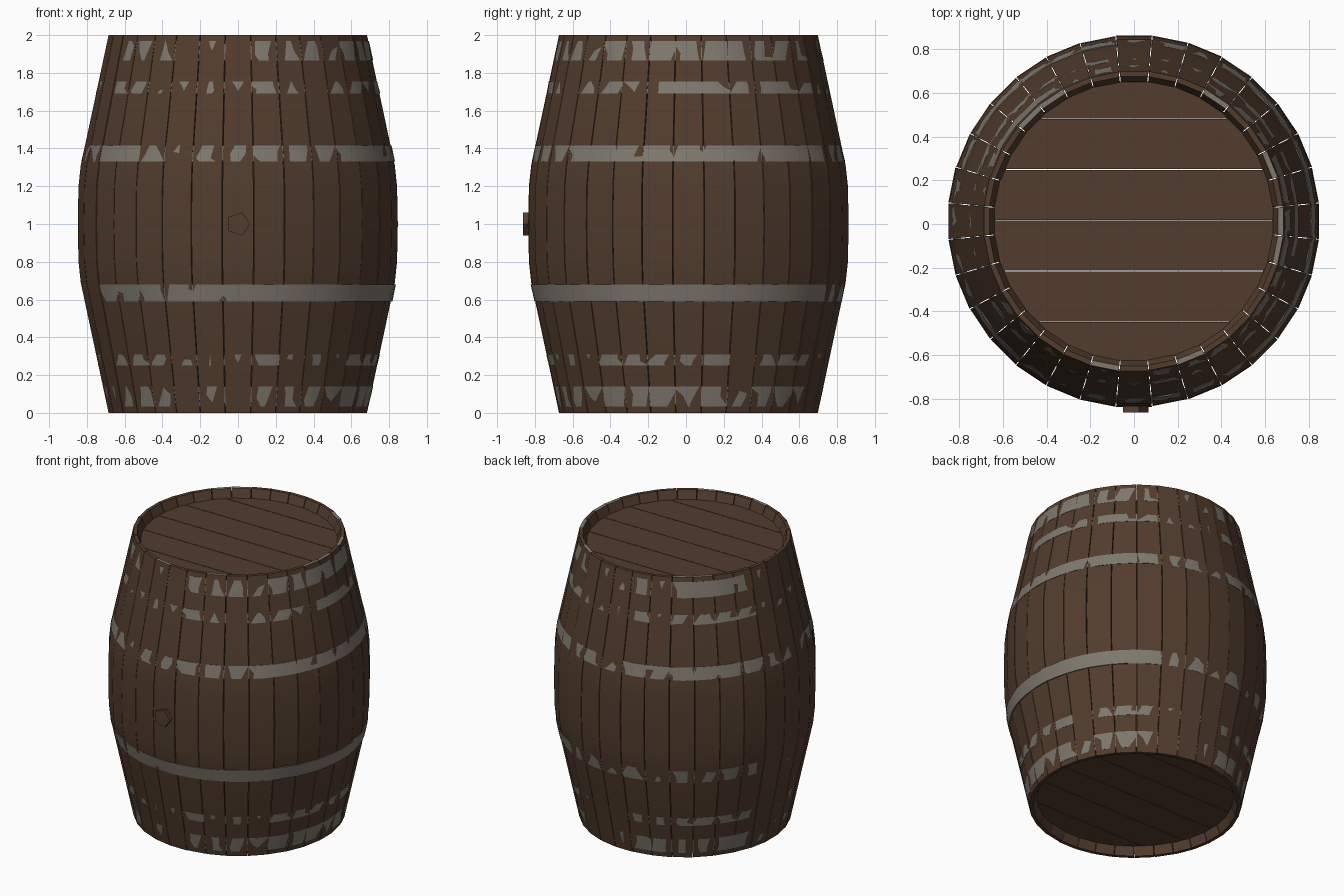
import bpy, bmesh, math, random
from mathutils import Vector

random.seed(4)
if "Cube" in bpy.data.objects:
    bpy.data.objects.remove(bpy.data.objects["Cube"])

CY = 0.013          # barrel axis in y
STAVES = 32
STEP = math.tau / STAVES


def material(name, rgb, rough):
    m = bpy.data.materials.new(name)
    m.use_nodes = True
    m.diffuse_color = (*rgb, 1)
    node = m.node_tree.nodes["Principled BSDF"]
    node.inputs["Base Color"].default_value = (*rgb, 1)
    node.inputs["Roughness"].default_value = rough
    return m


wood = material("brown_wood", (0.085, 0.046, 0.027), 0.8)
steel = material("grey_steel", (0.21, 0.19, 0.16), 0.6)


def finish(bm, name, mats, angle=None):
    bmesh.ops.recalc_face_normals(bm, faces=bm.faces)
    me = bpy.data.meshes.new(name)
    bm.to_mesh(me)
    bm.free()
    for m in mats:
        me.materials.append(m)
    ob = bpy.data.objects.new(name, me)
    bpy.context.collection.objects.link(ob)
    if angle:
        bpy.ops.object.select_all(action='DESELECT')
        ob.select_set(True)
        bpy.context.view_layer.objects.active = ob
        bpy.ops.object.shade_smooth_by_angle(angle=math.radians(angle))
    return ob


def polar(r, a, z):
    return Vector((r * math.cos(a), CY + r * math.sin(a), z))


# Outer barrel profile, mirrored about mid height
half = [(0, 0.687), (0.35, 0.762), (0.69, 0.835), (0.8, 0.847), (1, 0.851)]
outer = half + [(2 - z, r) for z, r in reversed(half[:-1])]


def outer_radius(z):
    for (z0, r0), (z1, r1) in zip(outer, outer[1:]):
        if z <= z1:
            return r0 + (r1 - r0) * (z - z0) / (z1 - z0)


# Closed stave section: outside going up, then inside coming down
inner = [(2, 0.663), (1.93, 0.635), (1.65, 0.70), (1, 0.79),
         (0.35, 0.70), (0.07, 0.635), (0, 0.663)]
section = outer + inner
RIM = len(outer) - 1

# Staves, a few with a steel-capped top end
capped = {round(math.radians(d) / STEP) % STAVES
          for d in (58, 23, -4, -15, -72, -100, 123, 136)}
bm = bmesh.new()
for i in range(STAVES):
    mid = i * STEP
    push = random.uniform(-0.002, 0.002)
    sides = []
    for s in (-1, 1):
        sides.append([bm.verts.new(polar(r + push, mid + s * (STEP / 2 - 0.002 / r), z))
                      for z, r in section])
    a, b = sides
    n = len(section)
    for k in range(n):
        j = (k + 1) % n
        f = bm.faces.new((a[k], b[k], b[j], a[j]))
        if k == RIM and i in capped:
            f.material_index = 1
    bm.faces.new(a)
    bm.faces.new(b)
finish(bm, "staves", [wood, steel], 25)


# Hoops: uneven bands sitting almost flush with the staves
def hoop(name, z0, z1, lift, wobble, lean=0, lean_angle=0):
    bm = bmesh.new()
    n = STAVES * 2
    rings = []
    for i in range(n):
        a = i * STEP / 2
        ring = []
        for z in (z0, z1):
            r = outer_radius(z) * 0.9974 + lift + random.uniform(-wobble, wobble)
            r += lean * math.cos(a - lean_angle)
            ring.append(bm.verts.new(polar(r, a, z)))
        for z in (z1, z0):
            ring.append(bm.verts.new(polar(outer_radius(z) - 0.015, a, z)))
        rings.append(ring)
    for p, q in zip(rings, rings[1:] + rings[:1]):
        for k in range(4):
            j = (k + 1) % 4
            bm.faces.new((p[k], q[k], q[j], p[j]))
    finish(bm, name, [steel], 30)


hoop("top_hoop", 1.865, 1.97, -0.0003, 0.0025)
hoop("upper_hoop", 1.69, 1.755, -0.0003, 0.0025)
hoop("upper_middle_hoop", 1.33, 1.415, 0.0012, 0.0025)
hoop("lower_middle_hoop", 0.59, 0.68, 0.0025, 0.002, 0.004, math.radians(-30))
hoop("lower_hoop", 0.25, 0.31, -0.0003, 0.0025)
hoop("bottom_hoop", 0.035, 0.14, -0.0003, 0.0025)


# Lids: a disc split into boards with narrow gaps
def lid(name, z):
    bm = bmesh.new()
    radius, width, gap = 0.645, 0.232, 0.002
    for k in range(-3, 3):
        lo = max(0.017 - CY + k * width + gap, -radius)
        hi = min(0.017 - CY + (k + 1) * width - gap, radius)
        ys = [lo + (hi - lo) * t / 8 for t in range(9)]
        right = [(math.sqrt(max(radius**2 - y * y, 0)) + 0.001, y) for y in ys]
        outline = right + [(-x, y) for x, y in reversed(right)]
        face = bm.faces.new([bm.verts.new((x, y + CY, z)) for x, y in outline])
        ext = bmesh.ops.extrude_face_region(bm, geom=[face])
        verts = [v for v in ext["geom"] if isinstance(v, bmesh.types.BMVert)]
        bmesh.ops.translate(bm, vec=(0, 0, 0.03), verts=verts)
    finish(bm, name, [wood])


lid("top_lid", 1.91)
lid("bottom_lid", 0.06)

# Five-sided bung on the front
bpy.ops.mesh.primitive_cylinder_add(vertices=5, radius=0.064, depth=0.08,
                                    location=(0.002, -0.822, 1),
                                    rotation=(math.pi / 2, math.pi / 2, 0))
bung = bpy.context.object
bung.name = "bung"
bung.data.materials.append(wood)
